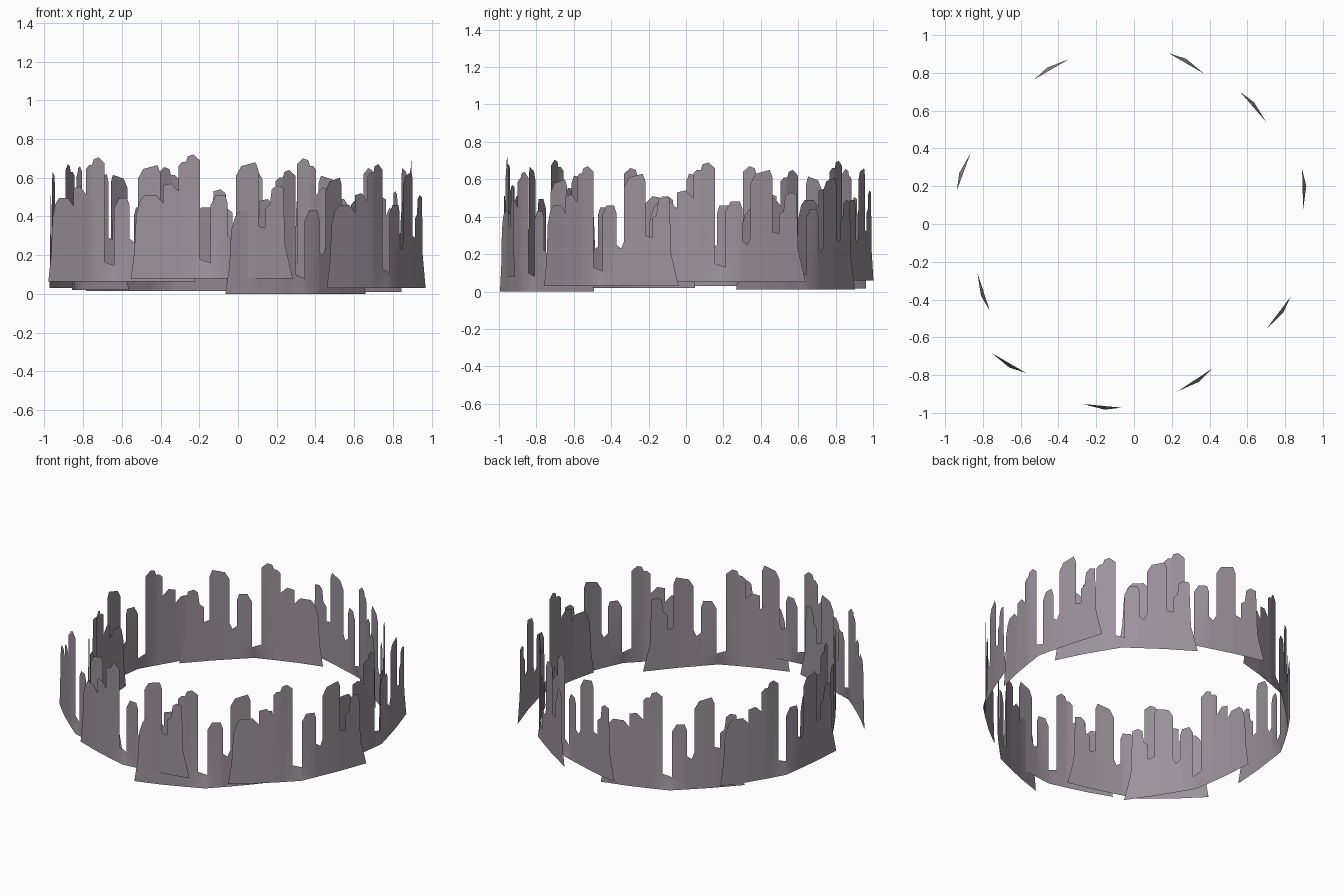
import bpy, bmesh, math
from mathutils import Vector

if "Cube" in bpy.data.objects:
    bpy.data.objects.remove(bpy.data.objects["Cube"])

stone = bpy.data.materials.new("mauve grey")
stone.diffuse_color = (0.33, 0.29, 0.33, 1)
stone.use_nodes = True
stone.node_tree.nodes["Principled BSDF"].inputs["Base Color"].default_value = stone.diffuse_color

# Skyline outline: (distance along panel, height)
SKYLINE = [
    (-.42, 0), (-.40, .14), (-.39, .33), (-.37, .40), (-.345, .43), (-.28, .43),
    (-.245, .39), (-.245, .48), (-.20, .49), (-.16, .45), (-.16, .58), (-.14, .60),
    (-.12, .60), (-.11, .63), (-.08, .64), (-.044, .61), (-.044, .10), (.013, .08),
    (.013, .38), (.04, .43), (.09, .43), (.103, .39), (.103, .22), (.13, .20),
    (.147, .24), (.147, .53), (.175, .58), (.25, .60), (.265, .56), (.265, .27), (.30, .26),
    (.30, .36), (.325, .38), (.335, .46), (.36, .48), (.395, .47), (.405, .17), (.445, 0)]

# Panel bend: (distance along panel, set-back from the crown)
BEND = [(-.42, .098), (-.26, .052), (-.12, .022), (0, 0), (.09, .018), (.25, .052), (.445, .105)]
SPLIT = .085   # height of the plain base strip


def lerp_table(table, u):
    for (a, p), (b, q) in zip(table, table[1:]):
        if a <= u <= b and b > a:
            return p + (q - p) * (u - a) / (b - a)
    return table[-1][1]


def setback(u, z):
    """The base follows the bend; the middle flattens to a chord higher up."""
    d = lerp_table(BEND, u)
    if -.12 < u < .09:
        chord = .022 + (.018 - .022) * (u + .12) / .21
        d += (chord - d) * min(1, z / SPLIT)
    return d


def skyline_panel(name, crown, left, right, base, size=1):
    along = Vector((right[0] - left[0], right[1] - left[1], 0)).normalized()
    outward = Vector((along.y, -along.x, 0))
    origin = Vector((crown[0], crown[1], base))
    bm = bmesh.new()

    def point(u, z):
        return origin + size * (along * u - outward * setback(u, z)) + Vector((0, 0, z))

    def face(corners):
        unique = []
        for c in corners:
            if c not in unique:
                unique.append(c)
        if len(unique) > 2:
            bm.faces.new([bm.verts.new(point(*c)) for c in unique])

    for (u0, z0), (u1, z1) in zip(SKYLINE, SKYLINE[1:]):
        if u1 - u0 < 1e-6:
            continue
        cuts = [u0] + [u for u, _ in BEND if u0 < u < u1] + [u1]
        for a, b in zip(cuts, cuts[1:]):
            za = z0 + (z1 - z0) * (a - u0) / (u1 - u0)
            zb = z0 + (z1 - z0) * (b - u0) / (u1 - u0)
            ma, mb = min(za, SPLIT), min(zb, SPLIT)
            face([(a, 0), (b, 0), (b, mb), (a, ma)])      # base strip
            face([(a, ma), (b, mb), (b, zb), (a, za)])    # tower part
    bmesh.ops.remove_doubles(bm, verts=bm.verts, dist=1e-5)
    mesh = bpy.data.meshes.new(name)
    bm.to_mesh(mesh)
    bm.free()
    mesh.materials.append(stone)
    ob = bpy.data.objects.new(name, mesh)
    bpy.context.collection.objects.link(ob)
    bpy.ops.object.select_all(action='DESELECT')
    ob.select_set(True)
    bpy.context.view_layer.objects.active = ob
    bpy.ops.object.shade_smooth_by_angle(angle=math.radians(30))


# Ring of overlapping panels: crown point, direction from left to right, base height, size
PANELS = [
    ((-.46, .828), (-.34, .87), (-.52, .76), .015),
    ((.275, .875), (.38, .785), (.19, .89), .06, 1.03),
    ((.635, .645), (.70, .53), (.555, .69), .01),
    ((.912, .20), (.88, .06), (.87, .28), .05),
    ((.79, -.47), (.69, -.57), (.82, -.39), .03, 1.02),
    ((.345, -.835), (.21, -.89), (.40, -.76), 0, 1.02),
    ((-.155, -.983), (-.28, -.945), (-.08, -.96), .08, .97),
    ((-.66, -.76), (-.76, -.68), (-.58, -.78), .065),
    ((-.81, -.38), (-.83, -.25), (-.76, -.45), .02),
    ((-.925, .27), (-.855, .39), (-.925, .19), .03)]
for i, p in enumerate(PANELS):
    skyline_panel(f"skyline_panel_{i + 1}", *p)
